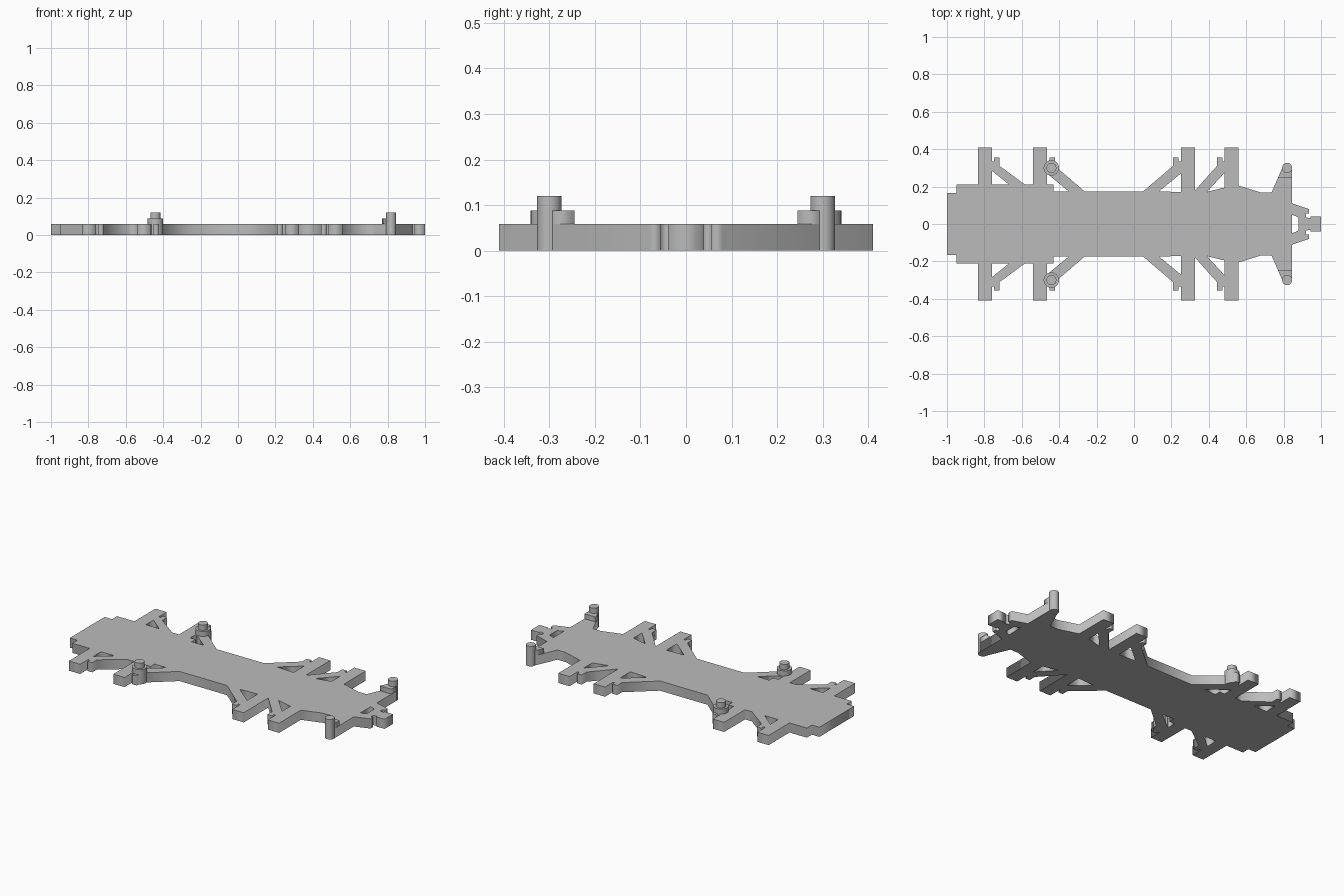
import bpy

cube = bpy.data.objects.get("Cube")
if cube:
    bpy.data.objects.remove(cube, do_unlink=True)

grey = bpy.data.materials.new("plain grey")
grey.use_nodes = True
colour = (0.5, 0.5, 0.5, 1)
grey.diffuse_color = colour
grey.node_tree.nodes["Principled BSDF"].inputs["Base Color"].default_value = colour

THICK = 0.058


def mirrored(points):
    return [(x, -y) for x, y in points]


def plate(name, loops, bottom, top):
    """Extrude flat loops; inner loops become openings."""
    curve = bpy.data.curves.new(name, "CURVE")
    curve.dimensions = "2D"
    curve.fill_mode = "BOTH"
    curve.extrude = (top - bottom) / 2
    for loop in loops:
        spline = curve.splines.new("POLY")
        spline.points.add(len(loop) - 1)
        for point, (x, y) in zip(spline.points, loop):
            point.co = (x, y, 0, 1)
        spline.use_cyclic_u = True
    obj = bpy.data.objects.new(name, curve)
    bpy.context.collection.objects.link(obj)
    obj.location.z = (top + bottom) / 2
    bpy.ops.object.select_all(action="DESELECT")
    obj.select_set(True)
    bpy.context.view_layer.objects.active = obj
    bpy.ops.object.convert(target="MESH")
    obj = bpy.context.object
    obj.data.materials.clear()
    obj.data.materials.append(grey)
    return obj


def cylinder(name, x, y, radius, bottom, top):
    bpy.ops.mesh.primitive_cylinder_add(vertices=32, radius=radius, depth=top - bottom,
                                        location=(x, y, (top + bottom) / 2))
    obj = bpy.context.object
    obj.name = name
    obj.data.materials.append(grey)
    bpy.ops.object.shade_smooth_by_angle()


def arm_tab(x, side):
    """Outer edge of an axle arm with the small notched tab beside it."""
    return [(x, 0.41), (x, 0.335), (x + 0.012 * side, 0.335),
            (x + 0.012 * side, 0.355), (x + 0.042 * side, 0.355),
            (x + 0.042 * side, 0.31)]


# Half outline, running from the tail to the nose
half = [(-1, 0.165), (-0.95, 0.165), (-0.95, 0.212), (-0.835, 0.212), (-0.835, 0.41)]
half += arm_tab(-0.76, 1) + [(-0.585, 0.212), (-0.54, 0.212), (-0.54, 0.41)]
half += arm_tab(-0.465, 1) + [(-0.265, 0.175), (0.05, 0.175)]
half += arm_tab(0.25, -1)[::-1] + [(0.325, 0.41), (0.325, 0.178)]
half += arm_tab(0.485, -1)[::-1] + [(0.56, 0.41), (0.56, 0.205)]
half += [(0.68, 0.168), (0.735, 0.168), (0.793, 0.3), (0.845, 0.3), (0.845, 0.11),
         (0.935, 0.08), (0.935, 0.055), (0.92, 0.055), (0.92, 0.035),
         (0.945, 0.03), (0.945, 0.04), (1, 0.04)]

# Openings between arms and braces, and behind the nose
holes = [
    [(-0.76, 0.212), (-0.76, 0.285), (-0.67, 0.212)],
    [(-0.465, 0.212), (-0.465, 0.27), (-0.35, 0.175), (-0.43, 0.175), (-0.43, 0.212)],
    [(0.25, 0.17), (0.25, 0.27), (0.135, 0.175)],
    [(0.485, 0.195), (0.485, 0.275), (0.39, 0.172)],
]
nose_hole = [(0.845, 0.05), (0.88, 0.035), (0.88, -0.035), (0.845, -0.05)]

loops = [half + mirrored(half)[::-1], nose_hole]
for hole in holes:
    loops += [hole, mirrored(hole)]
plate("chassis_plate", loops, 0, THICK)

# Raised ears and mounting pins
ear = [(0.769, 0.245), (0.845, 0.245), (0.845, 0.3), (0.793, 0.3)]
for label, sign in (("left", 1), ("right", -1)):
    shape = ear if sign > 0 else mirrored(ear)
    plate("ear_step_" + label, [shape], THICK - 0.01, 0.088)
    cylinder("nose_pin_" + label, 0.819, 0.3 * sign, 0.027, 0, 0.12)
    cylinder("rear_collar_" + label, -0.442, 0.3 * sign, 0.041, 0, 0.088)
    cylinder("rear_pin_" + label, -0.442, 0.3 * sign, 0.027, 0.08, 0.12)
